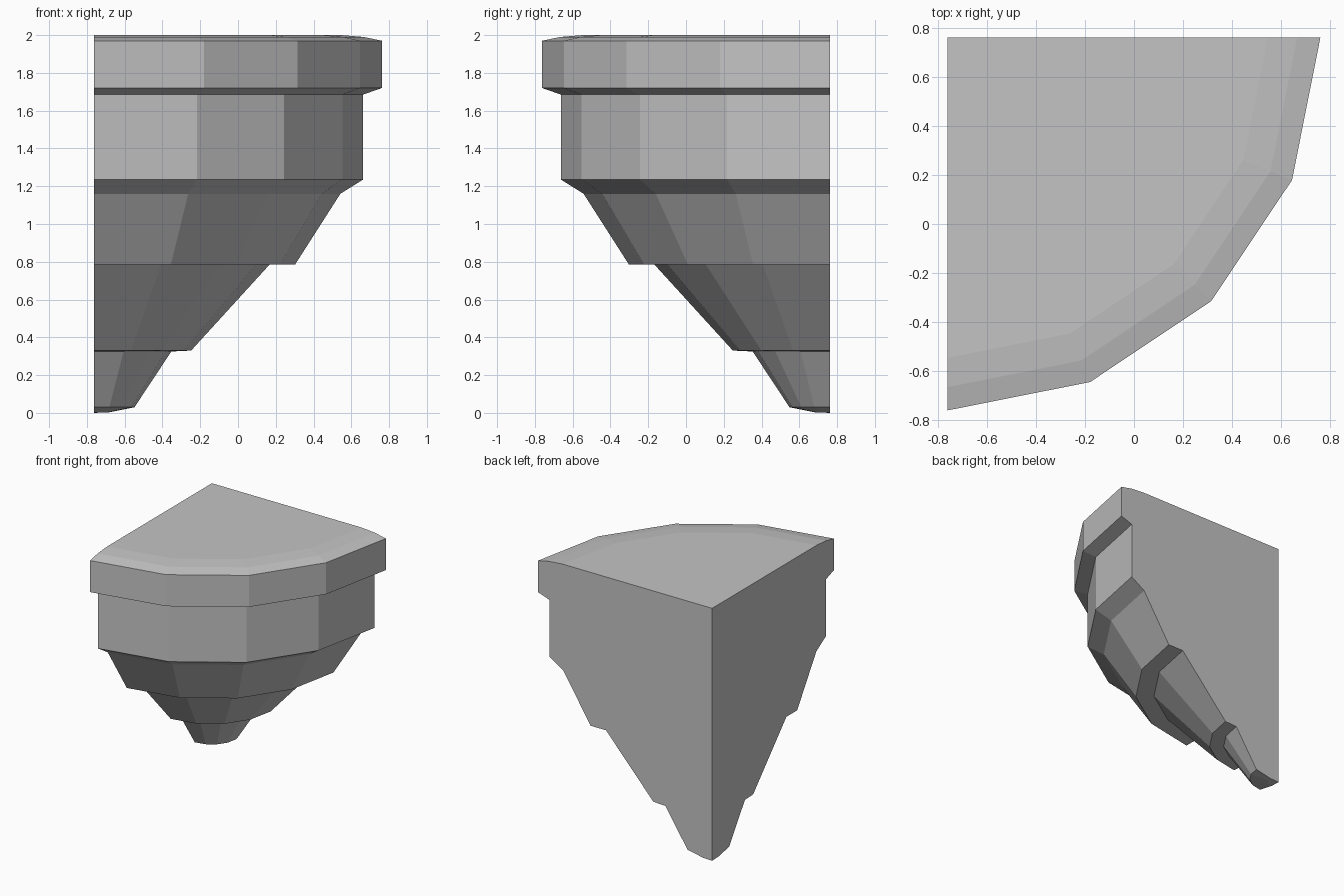
import bpy
import bmesh
import math

cube = bpy.data.objects.get("Cube")
if cube:
    bpy.data.objects.remove(cube, do_unlink=True)

# Stone material
stone = bpy.data.materials.new("grey_stone")
stone.use_nodes = True
colour = (0.55, 0.55, 0.55, 1.0)
stone.diffuse_color = colour
stone.node_tree.nodes["Principled BSDF"].inputs["Base Color"].default_value = colour

# Moulded profile: distance from the wall corner, height
CORNER = 0.763
SEGMENTS = 4
profile = [
    (0.08, 0.003), (0.215, 0.03),                # rounded tip
    (0.41, 0.325), (0.515, 0.33),                # lowest tier
    (0.93, 0.785), (1.065, 0.785),               # middle tier
    (1.305, 1.16), (1.425, 1.235),               # upper tier
    (1.425, 1.685), (1.525, 1.72),               # drum
    (1.525, 1.97), (1.43, 1.99), (1.31, 2.0),    # rim with softened top edge
]

bm = bmesh.new()


def vert(radius, z, angle=0.0):
    return bm.verts.new((-CORNER + radius * math.sin(angle),
                         CORNER - radius * math.cos(angle), z))


# Quarter turn of the profile around the wall corner
bottom, top = vert(0, 0), vert(0, 2)
columns = [[vert(r, z, math.pi / 2 * i / SEGMENTS) for r, z in profile]
           for i in range(SEGMENTS + 1)]
for a, b in zip(columns, columns[1:]):
    bm.faces.new((bottom, b[0], a[0]))
    for k in range(len(profile) - 1):
        bm.faces.new((a[k], b[k], b[k + 1], a[k + 1]))

# Flat top and the two wall faces
bm.faces.new([top] + [c[-1] for c in columns])
bm.faces.new([top, bottom] + columns[0])
bm.faces.new([bottom, top] + columns[-1][::-1])
bmesh.ops.recalc_face_normals(bm, faces=bm.faces)

mesh = bpy.data.meshes.new("corner_corbel")
bm.to_mesh(mesh)
bm.free()
mesh.materials.append(stone)
corbel = bpy.data.objects.new("corner_corbel", mesh)
bpy.context.collection.objects.link(corbel)
